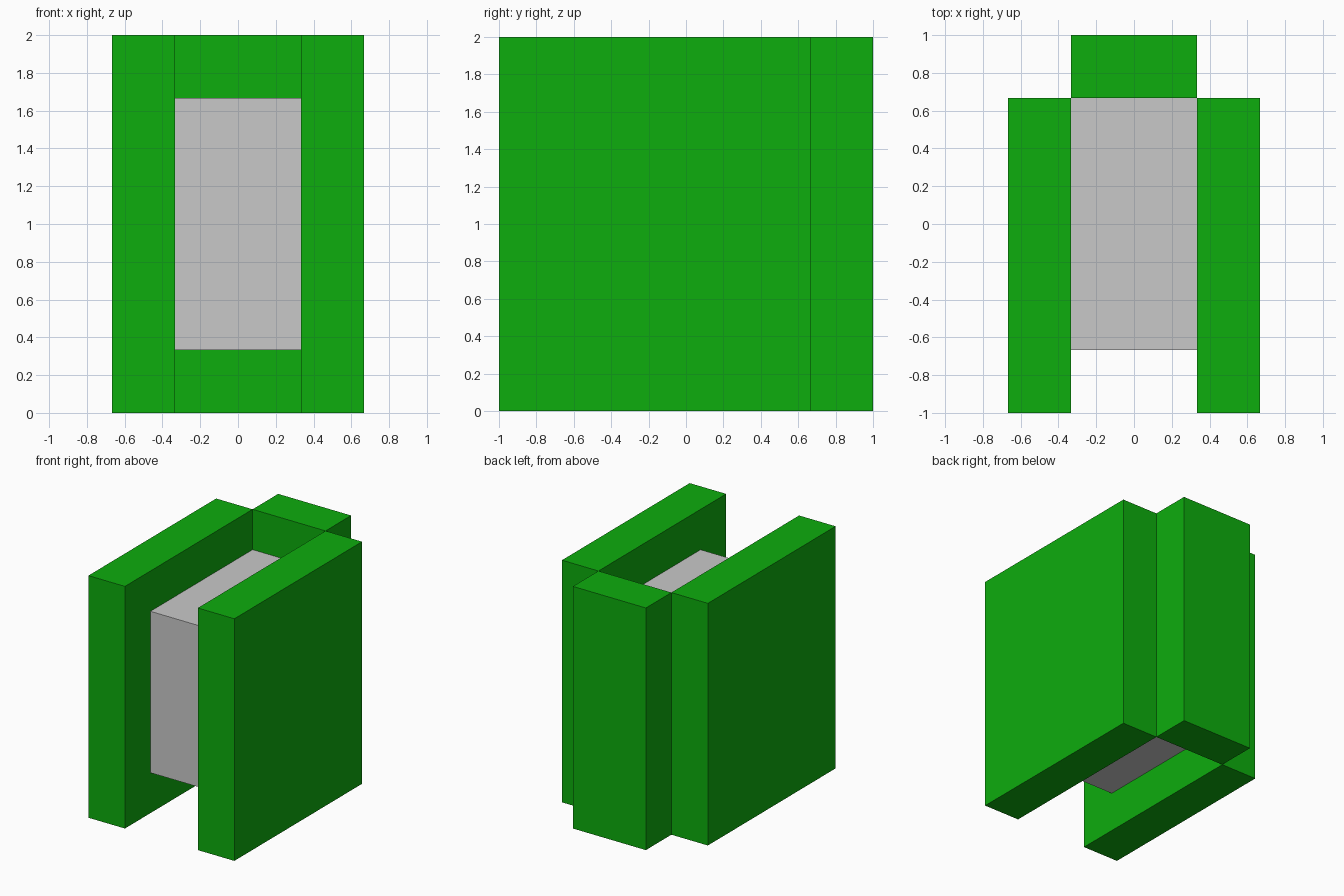
import bpy

if "Cube" in bpy.data.objects:
    bpy.data.objects.remove(bpy.data.objects["Cube"])

T = 1 / 3  # panel thickness, the module of the whole design


def material(name, rgb):
    m = bpy.data.materials.new(name)
    m.diffuse_color = (*rgb, 1)
    m.use_nodes = True
    m.node_tree.nodes["Principled BSDF"].inputs["Base Color"].default_value = m.diffuse_color
    return m


green = material("green", (0.004, 0.418, 0.004))
grey = material("light grey", (0.584, 0.584, 0.584))


def box(name, lo, hi, mat):
    """Axis-aligned box between two corners."""
    centre = [(a + b) / 2 for a, b in zip(lo, hi)]
    bpy.ops.mesh.primitive_cube_add(size=1, location=centre)
    ob = bpy.context.object
    ob.name = name
    ob.scale = [b - a for a, b in zip(lo, hi)]
    bpy.ops.object.transform_apply(location=False, rotation=False, scale=True)
    ob.data.materials.append(mat)
    return ob


# Side panels, left and right
for name, x in (("left_panel", -2 * T), ("right_panel", T)):
    box(name, (x, -1, 0), (x + T, 2 * T, 2), green)

# Back panel, set behind the side panels
box("back_panel", (-T, 2 * T, 0), (T, 1, 2), green)

# Grey core held between the panels
box("core_block", (-T, -2 * T, T), (T, 2 * T, 5 * T), grey)
